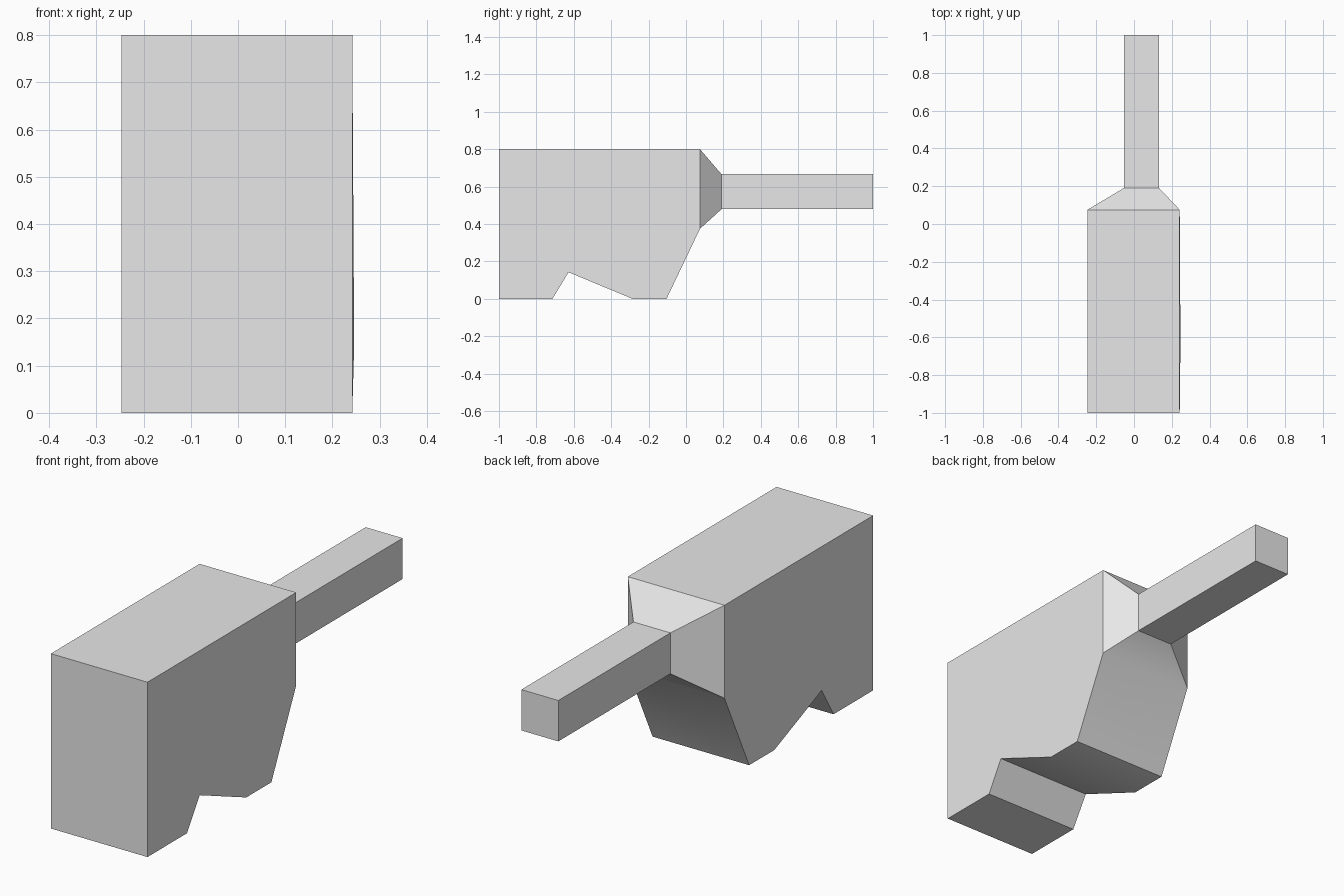
import bpy, bmesh, math

cube = bpy.data.objects.get("Cube")
if cube:
    bpy.data.objects.remove(cube, do_unlink=True)

# Single plain grey finish
grey = bpy.data.materials.new("plain grey")
grey.use_nodes = True
colour = (0.8, 0.8, 0.8, 1.0)
grey.diffuse_color = colour
grey.node_tree.nodes["Principled BSDF"].inputs["Base Color"].default_value = colour


def finish(bm, name):
    """Turn the bmesh into a shaded object."""
    bmesh.ops.recalc_face_normals(bm, faces=bm.faces)
    mesh = bpy.data.meshes.new(name)
    bm.to_mesh(mesh)
    bm.free()
    mesh.materials.append(grey)
    obj = bpy.data.objects.new(name, mesh)
    bpy.context.collection.objects.link(obj)
    bpy.ops.object.select_all(action='DESELECT')
    obj.select_set(True)
    bpy.context.view_layer.objects.active = obj
    bpy.ops.object.shade_smooth_by_angle(angle=math.radians(30))
    return obj


# Body: side profile (y, z) with a notch underneath, extruded across x
profile = [(-1, 0), (-0.714, 0), (-0.628, 0.142), (-0.286, 0), (-0.104, 0),
           (0.075, 0.375), (0.075, 0.8), (-1, 0.8)]
left, right = -0.247, 0.242
bm = bmesh.new()
side = bm.faces.new([bm.verts.new((left, y, z)) for y, z in profile])
geom = bmesh.ops.extrude_face_region(bm, geom=[side])["geom"]
bmesh.ops.translate(bm, vec=(right - left, 0, 0),
                    verts=[v for v in geom if isinstance(v, bmesh.types.BMVert)])
# The notch peak stands very slightly proud on one side
for v in bm.verts:
    if v.co.x > 0 and abs(v.co.y + 0.628) < 0.001:
        v.co.x = 0.246
bmesh.ops.recalc_face_normals(bm, faces=bm.faces)

# Neck and bar: grow the back face into a taper, then straight out
back = next(f for f in bm.faces if f.normal.y > 0.99)
x_mid, z_mid = (left + right) / 2, 0.55
for y_end in (0.19, 1.0):
    back = bmesh.ops.extrude_discrete_faces(bm, faces=[back])["faces"][0]
    for v in back.verts:
        v.co.x = -0.054 if v.co.x < x_mid else 0.133
        v.co.z = 0.479 if v.co.z < z_mid else 0.666
        v.co.y = y_end
finish(bm, "body_with_rear_bar")
